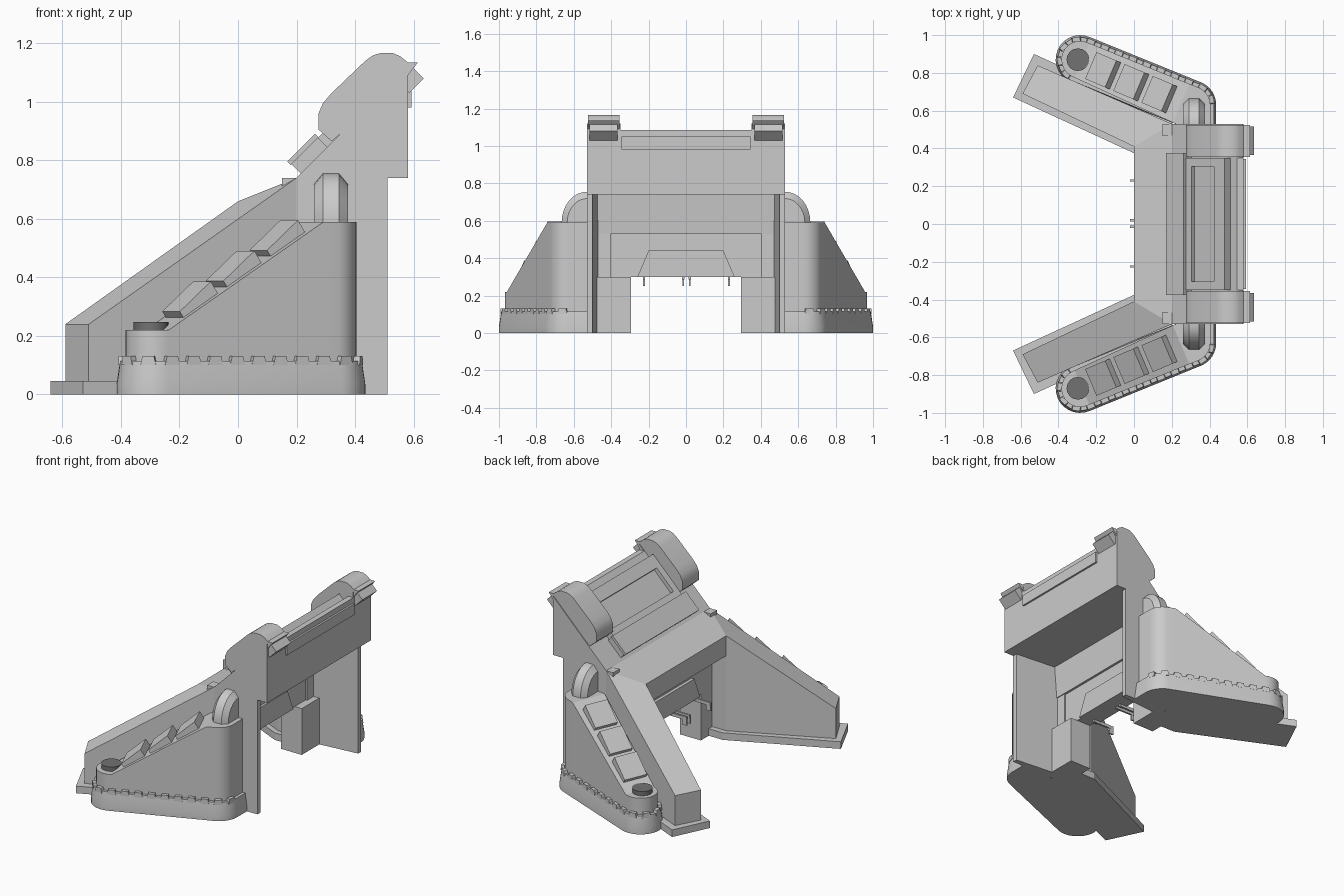
import bpy, bmesh, math
from mathutils import Vector

if "Cube" in bpy.data.objects:
    bpy.data.objects.remove(bpy.data.objects["Cube"])


def material(name, v):
    m = bpy.data.materials.new(name)
    m.diffuse_color = (v, v, v, 1)
    m.use_nodes = True
    m.node_tree.nodes["Principled BSDF"].inputs["Base Color"].default_value = m.diffuse_color
    return m


STONE = material("light grey", 0.6)
DARK = material("dark grey", 0.17)
A = math.radians(-23)
U = Vector((math.cos(A), math.sin(A)))       # along a bastion, towards the gate
N = Vector((-U.y, U.x))                      # outward from a bastion
C1, C2 = Vector((-0.285, 0.87)), Vector((0.305, 0.63))


def finish(name, bm, mat=STONE, smooth=False):
    bmesh.ops.recalc_face_normals(bm, faces=bm.faces)
    me = bpy.data.meshes.new(name)
    bm.to_mesh(me)
    bm.free()
    me.materials.append(mat)
    ob = bpy.data.objects.new(name, me)
    bpy.context.collection.objects.link(ob)
    if smooth:
        bpy.ops.object.select_all(action='DESELECT')
        ob.select_set(True)
        bpy.context.view_layer.objects.active = ob
        bpy.ops.object.shade_smooth_by_angle(angle=math.radians(30))
    return ob


def loft(rings, bm=None):
    """Closed skin through rings of points with equal counts."""
    bm = bm or bmesh.new()
    vs = [[bm.verts.new(p) for p in r] for r in rings]
    for a, b in zip(vs, vs[1:]):
        for i in range(len(a)):
            j = (i + 1) % len(a)
            bm.faces.new((a[i], a[j], b[j], b[i]))
    bm.faces.new(vs[0])
    bm.faces.new(vs[-1])
    return bm


def prism_y(name, prof, y0, y1, **k):
    return finish(name, loft([[(x, y, z) for x, z in prof] for y in (y0, y1)]), **k)


def box(name, x0, x1, y0, y1, z0, z1):
    return prism_y(name, [(x0, z0), (x1, z0), (x1, z1), (x0, z1)], y0, y1)


def on_roof(x, h):
    """Point on the 45 degree roof at x, raised by h at right angles."""
    d = h * math.sqrt(0.5)
    return x - d, x + 0.54 + d


def roof_bar(name, x0, x1, h, y0, y1, h0=-0.01):
    return prism_y(name, [on_roof(x0, h0), on_roof(x1, h0), on_roof(x1, h), on_roof(x0, h)], y0, y1)


def outline(r):
    """Rounded footprint of a bastion."""
    pts = []
    for c, a0, a1, n in ((C2, 0, 67, 8), (C1, 67, 247, 14)):
        for i in range(n + 1):
            t = math.radians(a0 + (a1 - a0) * i / n)
            pts.append(c + r * Vector((math.cos(t), math.sin(t))))
    return pts + [Vector((0.22, 0.53)), Vector((C2.x + r, 0.53))]


def ring(pts, z, s):
    return [(p[0], p[1] * s, z) for p in pts]


# Gate house: deep overhanging upper block with 45 degree roof, back wall below
prism_y("gate_block", [(0.2, 0.53), (0.2, 0.74), (0.545, 1.085), (0.58, 1.085),
                       (0.58, 0.74), (0.23, 0.74), (0.215, 0.53)], -0.5, 0.5)
# Gate canopy, widening back to the block
bm = loft([[(x, y, z) for y, z in ((-w, 0.53), (w, 0.53), (w, t), (-w, t))]
           for x, w, t in ((0, 0.41, 0.66), (0.2, 0.53, 0.74))])
finish("gate_canopy", bm)
# Door wall, trapezoid door surround on both faces
box("door_wall", 0.1, 0.2, -0.42, 0.42, 0.3, 0.54)
for x0, x1 in ((0.08, 0.11), (0.19, 0.215)):
    bm = loft([[(x, y, z) for y, z in ((-0.26, 0.3), (0.26, 0.3), (0.2, 0.44), (-0.2, 0.44))]
               for x in (x0, x1)])
    finish("door_surround", bm)
# Roof fittings: lower hatch and framed panel between the hoods
roof_bar("roof_hatch", 0.215, 0.305, 0.045, -0.36, 0.36)
roof_bar("hatch_lid", 0.212, 0.307, 0.062, -0.375, 0.375, 0.045)
roof_bar("panel_base", 0.3, 0.51, 0.02, -0.35, 0.35)
roof_bar("panel_lower_bar", 0.3, 0.335, 0.045, -0.35, 0.35)
roof_bar("panel_upper_bar", 0.455, 0.512, 0.045, -0.35, 0.35)
for y in (-0.35, 0.305):
    roof_bar("panel_side_bar", 0.335, 0.455, 0.045, y, y + 0.045)
box("rear_rail", 0.575, 0.592, -0.345, 0.345, 0.98, 1.05)
# Door latches: thin levers with a drop tab
for y in (-0.225, -0.015, 0.02, 0.23):
    box("latch_lever", -0.02, 0.13, y - 0.006, y + 0.006, 0.285, 0.305)
    box("latch_tab", -0.022, 0.01, y - 0.005, y + 0.005, 0.25, 0.29)

HOOD = [(0.32, 0.865), (0.275, 0.905), (0.275, 0.96), (0.29, 0.995), (0.32, 1.03), (0.435, 1.14),
        (0.46, 1.158), (0.485, 1.166), (0.53, 1.166), (0.555, 1.155), (0.58, 1.135),
        (0.615, 1.135), (0.58, 1.09)]

for s in (1, -1):
    # Hoods and gable walls beside the roof
    prism_y("hood", HOOD, 0.355 * s, 0.525 * s, smooth=True)
    prism_y("gable", [(0.2, 0.74), (0.58, 1.12), (0.58, 0.74)], 0.35 * s, 0.53 * s)
    prism_y("hood_vent", [(0.57, 1.045), (0.585, 1.03), (0.635, 1.08), (0.595, 1.12), (0.56, 1.09)],
            0.365 * s, 0.515 * s)
    # Gate side walls, thinner towards the back, and pillars
    wall = [(0.15, 0.465), (0.51, 0.5), (0.51, 0.53), (0.15, 0.53)]
    finish("side_wall", loft([ring(wall, 0, s), ring(wall, 0.74, s)]))
    box("pillar", 0.1, 0.25, 0.295 * s, 0.48 * s, 0, 0.3)
    box("upper_pillar", 0.1, 0.21, 0.405 * s, 0.48 * s, 0.3, 0.54)
    box("inner_return", -0.0, 0.11, 0.41 * s, 0.47 * s, 0, 0.54)

    # Sloping rampart and its foot slab
    foot = [(-0.59, 0.69), (-0.51, 0.84), (0.2, 0.53), (0, 0.41)]
    tops = [0.24, 0.24, 0.74, 0.66]
    finish("rampart", loft([ring(foot, 0, s), [(x, y * s, z) for (x, y), z in zip(foot, tops)]]))
    slab = [(-0.64, 0.67), (-0.53, 0.9), (0.2, 0.57), (0.2, 0.375), (0, 0.375)]
    finish("foot_slab", loft([ring(slab, 0, s), ring(slab, 0.046, s)]))

    # Bastion skirt and body with sloping top
    finish("bastion_skirt", loft([ring(outline(0.13), 0, s), ring(outline(0.13), 0.035, s),
                                  ring(outline(0.118), 0.115, s)]), smooth=True)
    bm = loft([ring(outline(0.099), 0.05, 1), ring(outline(0.099), 0.59, 1)])
    lo, hi = C1 + 0.01 * U, C2 - 0.055 * U
    run = (hi - lo).dot(U)
    for c in (lo, hi):
        bmesh.ops.bisect_plane(bm, geom=bm.verts[:] + bm.edges[:] + bm.faces[:],
                               plane_co=(c.x, c.y, 0), plane_no=(U.x, U.y, 0))
    for v in bm.verts:
        if v.co.z > 0.3:
            t = (v.co.xy - lo).dot(U) / run
            v.co.z = 0.22 + 0.37 * min(1, max(0, t))
        v.co.y *= s
    finish("bastion_body", bm, smooth=True)

    # Wedge plates on the slope, thicker at the upper end
    up = Vector((U.x * run, U.y * run, 0.37)).normalized()
    out = Vector((N.x, N.y, 0))
    nrm = up.cross(out)
    for i in range(3):
        p = Vector((-0.158 + 0.149 * i, 0.809 - 0.063 * i))
        c = Vector((p.x, p.y, 0.22 + 0.37 * (p - lo).dot(U) / run))
        rings = []
        for h, rise in ((-0.01, 0), (0.036, 0.012)):
            r = [c + nrm * (h + a * rise) + up * a * 0.076 + out * b * 0.077
                 for a, b in ((-1, -1), (1, -1), (1, 1), (-1, 1))]
            rings.append([(q.x, q.y * s, q.z) for q in r])
        finish("slope_plate", loft(rings))

    # Post cap
    disc = [(-0.297 + 0.06 * math.cos(k * math.pi / 8), 0.87 + 0.06 * math.sin(k * math.pi / 8))
            for k in range(16)]
    finish("post_cap", loft([ring(disc, 0.21, s), ring(disc, 0.248, s)]), mat=DARK, smooth=True)

    # Studs along the top of the skirt, evenly spaced along its outer edge
    path = outline(0.11)[:24]
    bm, walked, nxt = bmesh.new(), 0.0, 0.03
    for a, b in zip(path, path[1:]):
        d = b - a
        length = d.length
        d.normalize()
        while nxt <= walked + length:
            p = a + d * (nxt - walked)
            n = Vector((d.y, -d.x))
            rings = []
            for z, w in ((0.1, 0.027), (0.131, 0.02)):
                rings.append(ring([p + d * i * w + n * j * 0.011
                                   for i, j in ((-1, -1), (1, -1), (1, 1), (-1, 1))], z, s))
            loft(rings, bm)
            nxt += 0.08
        walked += length
    finish("skirt_studs", bm)

    # Domed buttress on the tall end of the bastion
    rings = []
    for x, k in ((0.26, 0.78), (0.29, 1), (0.345, 1), (0.375, 0.78)):
        r = [(x, 0.5 * s, 0.55), (x, 0.5 * s, 0.59 + 0.165 * k)]
        for i in range(9):
            t = math.pi / 2 * (1 - i / 8)
            r.append((x, s * (0.53 + 0.135 * k * math.cos(t)), 0.59 + 0.165 * k * math.sin(t)))
        r.append((x, s * (0.53 + 0.135 * k), 0.55))
        rings.append(r)
    finish("buttress_dome", loft(rings), smooth=True)
